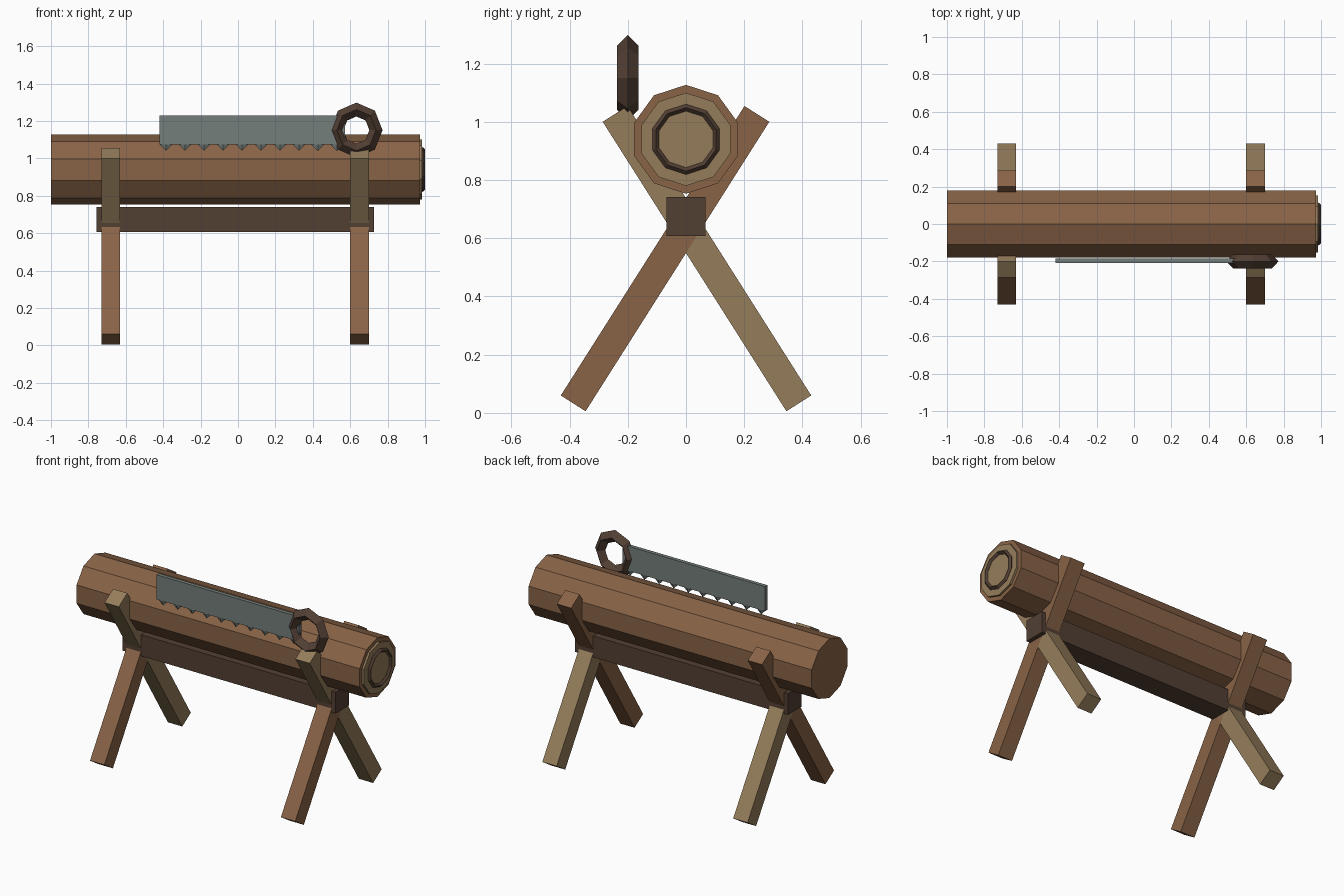
import bpy, bmesh, math
from mathutils import Matrix, Vector

if "Cube" in bpy.data.objects:
    bpy.data.objects.remove(bpy.data.objects["Cube"])


def material(name, rgb):
    m = bpy.data.materials.new(name)
    m.diffuse_color = (*rgb, 1)
    m.use_nodes = True
    m.node_tree.nodes["Principled BSDF"].inputs["Base Color"].default_value = m.diffuse_color
    return m


BARK = material("bark_brown", (0.25, 0.125, 0.062))
PALE = material("pale_wood", (0.30, 0.205, 0.105))
DARK = material("dark_wood", (0.085, 0.05, 0.034))
STEEL = material("steel", (0.175, 0.21, 0.195))


def finish(name, bm, mat):
    bmesh.ops.recalc_face_normals(bm, faces=bm.faces)
    me = bpy.data.meshes.new(name)
    bm.to_mesh(me)
    bm.free()
    me.materials.append(mat)
    ob = bpy.data.objects.new(name, me)
    bpy.context.collection.objects.link(ob)
    return ob


def box(name, centre, size, mat, tilt=0):
    bm = bmesh.new()
    bmesh.ops.create_cube(bm, size=1, matrix=Matrix.Diagonal((*size, 1)))
    ob = finish(name, bm, mat)
    ob.location = centre
    ob.rotation_euler.x = tilt
    return ob


def x_cylinder(name, x0, x1, z, radius, sides, mat):
    # prism along x with a corner pointing up
    bm = bmesh.new()
    ends = []
    for x in (x0, x1):
        ring = []
        for i in range(sides):
            a = 2 * math.pi * i / sides
            ring.append(bm.verts.new((x, radius * math.sin(a), z + radius * math.cos(a))))
        bm.faces.new(ring)
        ends.append(ring)
    a, b = ends
    for i in range(sides):
        j = (i + 1) % sides
        bm.faces.new((a[i], a[j], b[j], b[i]))
    return finish(name, bm, mat)


def ring(name, centre, axis, major, minor, sides, mat, scale=(1, 1, 1)):
    # torus with a diamond section, first corner pointing up
    bm = bmesh.new()
    axis, up = Vector(axis), Vector((0, 0, 1))
    side = axis.cross(up)
    rows = []
    for i in range(sides):
        a = 2 * math.pi * i / sides
        out = up * math.cos(a) + side * math.sin(a)
        rows.append([bm.verts.new(out * (major + minor * c) + axis * minor * s)
                     for c, s in ((1, 0), (0, 1), (-1, 0), (0, -1))])
    for i in range(sides):
        p, q = rows[i], rows[(i + 1) % sides]
        for k in range(4):
            bm.faces.new((p[k], p[(k + 1) % 4], q[(k + 1) % 4], q[k]))
    ob = finish(name, bm, mat)
    ob.location = centre
    ob.scale = scale
    return ob


# Crossed legs and the rail joining them
TILT = math.atan2(0.6315, 0.995)
for end, x in (("left", -0.68), ("right", 0.65)):
    for label, s, mat in (("front", -1, BARK), ("back", 1, PALE)):
        box(f"{end}_{label}_leg", (x, s * 0.072, 0.53), (0.1, 0.101, 1.178), mat, s * TILT)
box("cross_rail", (-0.015, 0, 0.674), (1.484, 0.134, 0.134), DARK)

# Log with its cut end and growth ring
x_cylinder("log", -1.0, 0.972, 0.94, 0.187, 10, BARK)
x_cylinder("log_cut_end", 0.96, 0.985, 0.94, 0.16, 10, PALE)
ring("growth_ring", (0.988, 0, 0.94), (1, 0, 0), 0.109, 0.012, 10, DARK)

# Saw blade, handle and teeth
box("saw_blade", (0.075, -0.197, 1.151), (0.992, 0.024, 0.155), STEEL)
ring("saw_handle", (0.633, -0.2, 1.151), (0, 1, 0), 0.11, 0.037, 8, DARK, (0.95, 1, 1))
bm = bmesh.new()
for i in range(10):
    m = (Matrix.Translation((-0.385 + 0.1015 * i, -0.197, 1.058))
         @ Matrix.Diagonal((0.036, 0.012, 1, 1)) @ Matrix.Rotation(math.pi, 4, 'X'))
    bmesh.ops.create_cone(bm, cap_ends=True, segments=4, radius1=1, radius2=0, depth=0.036, matrix=m)
finish("saw_teeth", bm, STEEL)
